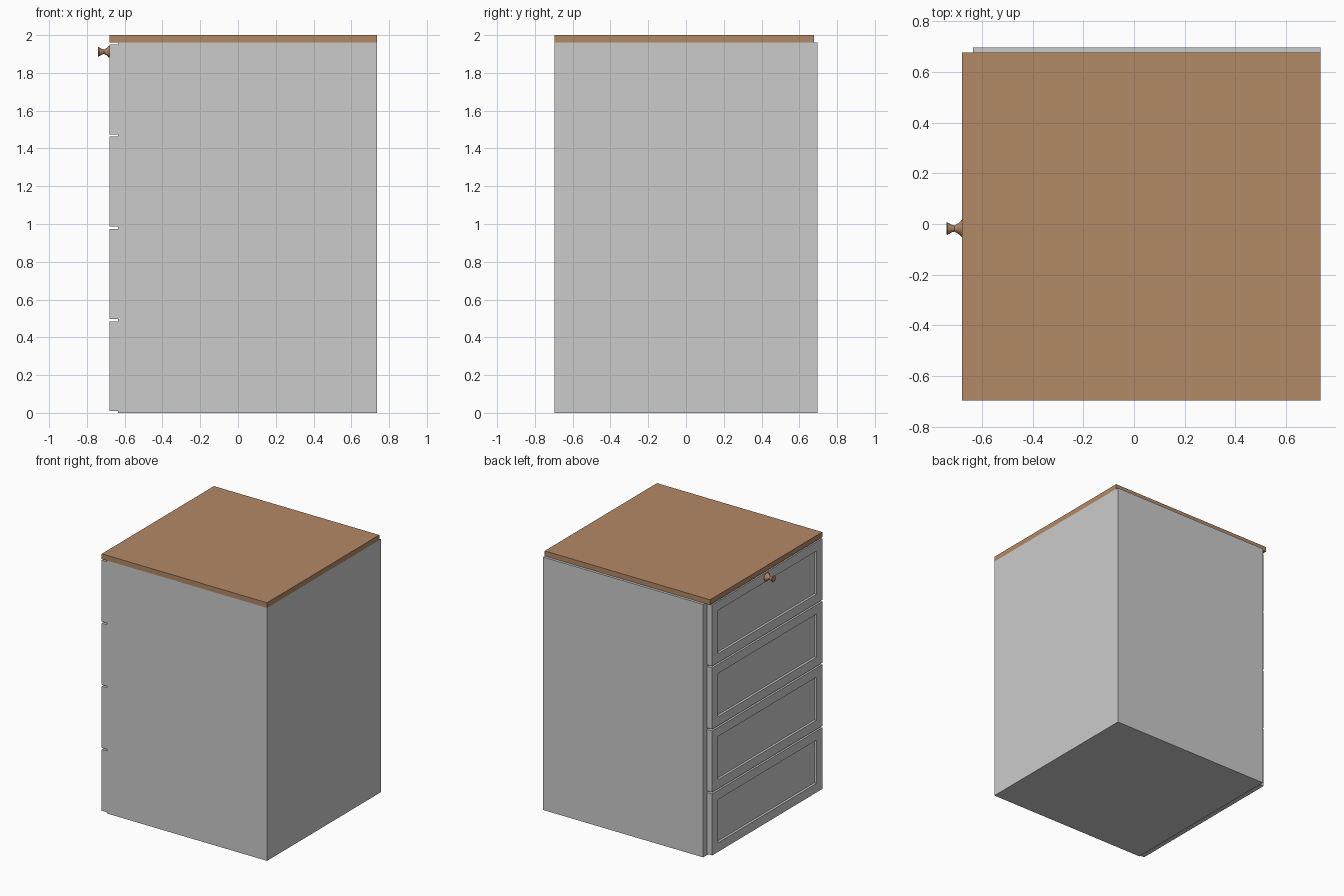
import bpy, bmesh, math
from mathutils import Matrix

if "Cube" in bpy.data.objects:
    bpy.data.objects.remove(bpy.data.objects["Cube"])


def material(name, rgb):
    m = bpy.data.materials.new(name)
    m.diffuse_color = (*rgb, 1)
    m.use_nodes = True
    m.node_tree.nodes["Principled BSDF"].inputs["Base Color"].default_value = m.diffuse_color
    return m


GREY = material("light grey paint", (0.6, 0.6, 0.6))
WOOD = material("brown wood", (0.45, 0.25, 0.13))


def add_object(name, bm, mat):
    me = bpy.data.meshes.new(name)
    bmesh.ops.recalc_face_normals(bm, faces=bm.faces)
    bm.to_mesh(me)
    bm.free()
    me.materials.append(mat)
    ob = bpy.data.objects.new(name, me)
    bpy.context.collection.objects.link(ob)
    return ob


def box_mesh(x0, x1, y0, y1, z0, z1):
    bm = bmesh.new()
    bmesh.ops.create_cube(bm, size=1)
    for v in bm.verts:
        v.co = (x1 if v.co.x > 0 else x0,
                y1 if v.co.y > 0 else y0,
                z1 if v.co.z > 0 else z0)
    return bm


BACK, SIDE = 0.737, 0.697      # cabinet extents
FACE, FRAME = -0.68, -0.635    # drawer face plane and cabinet front plane
DRAWER_END = 0.65

# Cabinet carcass and wooden worktop
add_object("cabinet_body", box_mesh(FRAME, BACK, -SIDE, SIDE, 0, 1.96), GREY)
add_object("worktop", box_mesh(FACE, BACK, -SIDE, 0.677, 1.96, 2.0), WOOD)

# Four drawer fronts, each with a recessed panel
for i in range(4):
    z0 = 0.009 + i * 0.4885
    bm = box_mesh(FACE, FRAME, -SIDE, DRAWER_END, z0, z0 + 0.476)
    bm.normal_update()
    face = [f for f in bm.faces if f.normal.x < -0.9]
    bmesh.ops.inset_region(bm, faces=face, thickness=0.1)
    bmesh.ops.inset_region(bm, faces=face, thickness=0.0005)
    for v in face[0].verts:
        v.co.x += 0.018
    add_object(f"drawer_front_{i + 1}", bm, GREY)

# Waisted round knob on the top drawer: lathe profile of (x, radius)
profile = [(FACE, 0.033), (-0.695, 0.02), (-0.709, 0.012), (-0.72, 0.015),
           (-0.737, 0.025), (-0.74, 0.024)]
SEG = 24
bm = bmesh.new()
rings = [[bm.verts.new((x, r * math.cos(math.tau * k / SEG), r * math.sin(math.tau * k / SEG)))
          for k in range(SEG)] for x, r in profile]
for a, b in zip(rings, rings[1:]):
    for k in range(SEG):
        n = (k + 1) % SEG
        bm.faces.new((a[k], a[n], b[n], b[k]))
bm.faces.new(rings[0])
bm.faces.new(rings[-1])
bmesh.ops.transform(bm, matrix=Matrix.Translation((0, -0.018, 1.912)), verts=bm.verts)
knob = add_object("drawer_knob", bm, WOOD)
bpy.context.view_layer.objects.active = knob
knob.select_set(True)
bpy.ops.object.shade_smooth_by_angle(angle=math.radians(40))
